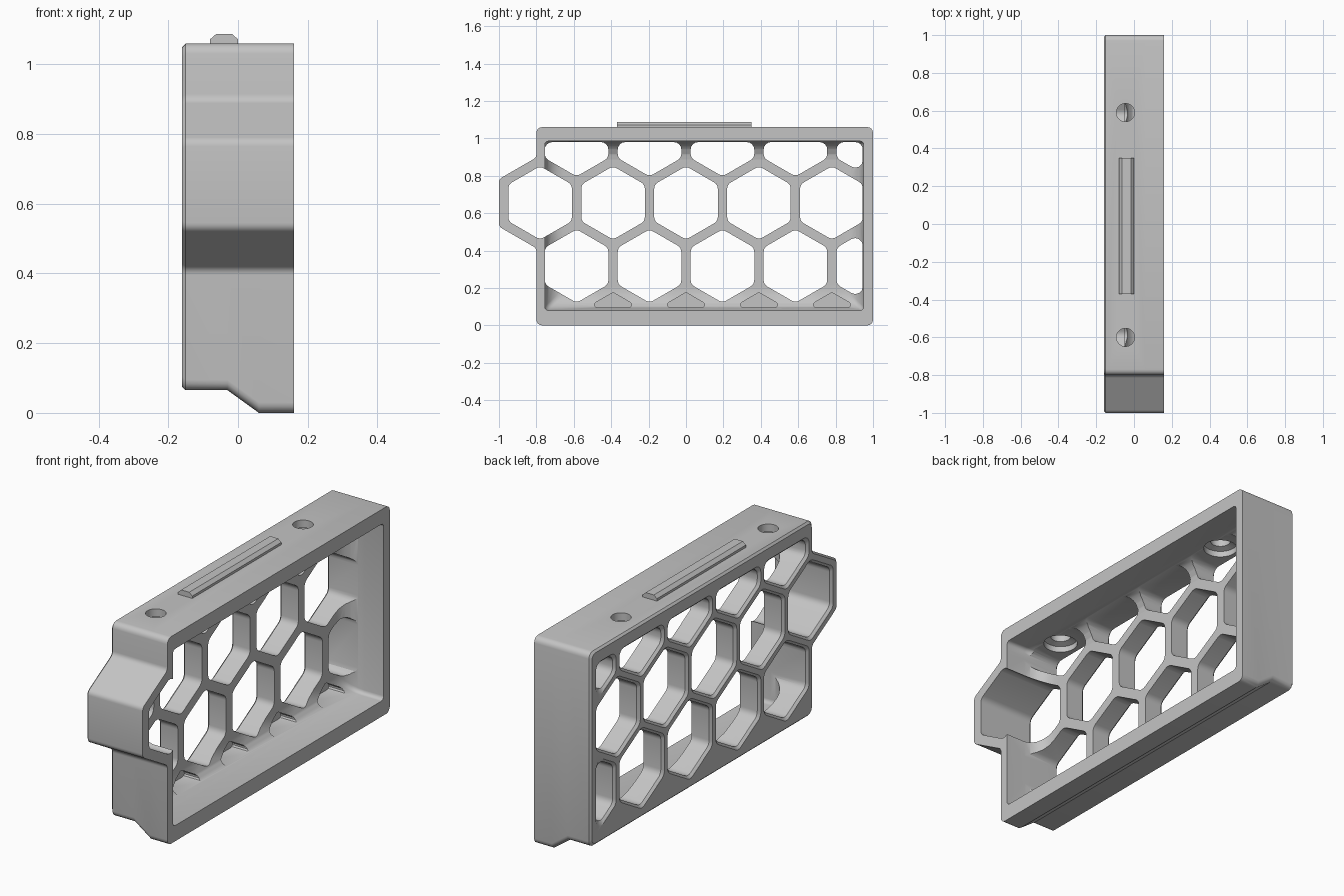
import bpy, bmesh, math
from mathutils import Vector

if "Cube" in bpy.data.objects:
    bpy.data.objects.remove(bpy.data.objects["Cube"])

grey = bpy.data.materials.new("plain grey")
grey.use_nodes = True
colour = (0.55, 0.55, 0.55, 1)
grey.diffuse_color = colour
grey.node_tree.nodes["Principled BSDF"].inputs["Base Color"].default_value = colour

PITCH, APOTHEM = 0.39, 0.17        # honeycomb spacing and cell half-width
ROW = PITCH * math.sqrt(3) / 2     # height between rows
MID_Z = 0.655                      # centre of the middle row
END_Y = -2 * PITCH                 # centre of the overhanging cell
BACK, FRONT, PLATE = -0.16, 0.16, -0.05


def rounded(points, radius, steps=4):
    """Fillet every corner of a 2D polygon."""
    out = []
    for i, p in enumerate(points):
        a = (points[i - 1] - p).normalized()
        b = (points[(i + 1) % len(points)] - p).normalized()
        half = a.angle(b) / 2
        centre = p + (a + b).normalized() * radius / math.sin(half)
        start = p + a * radius / math.tan(half) - centre
        end = p + b * radius / math.tan(half) - centre
        sweep = math.pi - 2 * half
        for k in range(steps + 1):
            t = k / steps
            arc = (start * math.sin((1 - t) * sweep) + end * math.sin(t * sweep)) / math.sin(sweep)
            out.append(centre + arc)
    return out


def clip(points, normal, limit):
    """Keep the part of a convex polygon where normal . p <= limit."""
    out = []
    for i, p in enumerate(points):
        q = points[(i + 1) % len(points)]
        dp, dq = normal.dot(p) - limit, normal.dot(q) - limit
        if dp <= 0:
            out.append(p)
        if dp * dq < 0:
            out.append(p + (q - p) * dp / (dp - dq))
    return out


def box(y0, y1, z0, z1):
    return [Vector(c) for c in ((y0, z0), (y1, z0), (y1, z1), (y0, z1))]


def cell(y, z, grow=0.0, low=-2.0, high=0.98, right=0.945):
    """Hexagon standing on a corner, trimmed to the frame."""
    pts = box(-2, right + grow, low - grow, high + grow)
    for k in range(6):
        n = Vector((math.cos(k * math.pi / 3), math.sin(k * math.pi / 3)))
        pts = clip(pts, n, n.dot(Vector((y, z))) + APOTHEM + grow)
    return pts


def loft(bm, rings):
    """Skin a list of 3D rings and cap both ends."""
    loops = [[bm.verts.new(p) for p in ring] for ring in rings]
    n = len(loops[0])
    for a, b in zip(loops, loops[1:]):
        for i in range(n):
            j = (i + 1) % n
            bm.faces.new((a[i], a[j], b[j], b[i]))
    bm.faces.new(loops[0][::-1])
    bm.faces.new(loops[-1])


def at_x(x, pts):
    return [(x, p.x, p.y) for p in pts]


def finish(name, bm):
    bmesh.ops.recalc_face_normals(bm, faces=bm.faces)
    mesh = bpy.data.meshes.new(name)
    bm.to_mesh(mesh)
    bm.free()
    mesh.materials.append(grey)
    obj = bpy.data.objects.new(name, mesh)
    bpy.context.collection.objects.link(obj)
    return obj


def activate(obj):
    bpy.ops.object.select_all(action='DESELECT')
    obj.select_set(True)
    bpy.context.view_layer.objects.active = obj


def cut(obj, cutter):
    cutter.hide_render = True
    activate(obj)
    mod = obj.modifiers.new("cut", 'BOOLEAN')
    mod.operation, mod.solver, mod.object = 'DIFFERENCE', 'EXACT', cutter
    bpy.ops.object.modifier_apply(modifier=mod.name)
    bpy.data.objects.remove(cutter)


# Outer block: rectangle plus overhanging half hexagon, with a stepped underside
def outline(bottom, inset=0.0):
    a = 0.22 - inset
    left = -0.8 + inset
    neck = (2 * a - abs(left - END_Y)) / math.sqrt(3)
    side = a / math.sqrt(3)
    pts = box(left, 1 - inset, bottom + inset, 1.06 - inset)
    for dy, dz in ((left, neck), (END_Y - a, side), (END_Y - a, -side), (left, -neck)):
        pts.append(Vector((dy, MID_Z + dz)))
    return rounded(pts, 0.03)


bm = bmesh.new()
loft(bm, [at_x(BACK, outline(0.065, 0.01)), at_x(BACK + 0.01, outline(0.065)),
          at_x(-0.03, outline(0.065)), at_x(0.06, outline(0)), at_x(FRONT, outline(0))])
frame = finish("honeycomb_frame", bm)

# Open cavity with a filleted bottom
bm = bmesh.new()
fillet, rings = 0.1, []
steps = [(0.2, 0.0)]
for k in range(6):
    t = k / 5 * math.pi / 2
    steps.append((PLATE + fillet * (1 - math.sin(t)), fillet * (1 - math.cos(t))))
for x, inset in steps:
    pts = box(-0.755 + inset, 0.95 - inset, 0.08 + inset, 0.985 - inset)
    rings.append(at_x(x, rounded(pts, 0.02)))
loft(bm, rings)
cut(frame, finish("cavity_cutter", bm))

# Through cells, flared at the back face
bm = bmesh.new()
for row in (-1, 0, 1):
    first = END_Y if row == 0 else END_Y + PITCH / 2
    for k in range(5):
        y, z = first + k * PITCH, MID_Z + row * ROW
        loft(bm, [at_x(x, rounded(cell(y, z, grow), 0.04))
                  for x, grow in ((BACK - 0.005, 0.017), (BACK + 0.012, 0), (0.22, 0))])
cut(frame, finish("cell_cutters", bm))

# Blind pockets along the floor
bm = bmesh.new()
for k in range(1, 5):
    pts = rounded(cell(END_Y + k * PITCH, MID_Z - 2 * ROW, low=0.095), 0.015)
    loft(bm, [at_x(-0.1, pts), at_x(0.15, pts)])
cut(frame, finish("pocket_cutters", bm))

# Counterbored screw holes through the top
bm = bmesh.new()
for y in (-0.6, 0.59):
    rings = []
    for r, z in ((0.08, 0.93), (0.08, 1.01), (0.048, 1.02), (0.048, 1.1)):
        rings.append([(-0.045 + r * math.cos(k * math.pi / 16), y + r * math.sin(k * math.pi / 16), z)
                      for k in range(32)])
    loft(bm, rings)
cut(frame, finish("hole_cutters", bm))

# Raised rail on top with chamfered edges
bm = bmesh.new()
profile = [(-0.08, 1.05), (0, 1.05), (0, 1.072), (-0.017, 1.087), (-0.063, 1.087), (-0.08, 1.072)]
loft(bm, [[(x, y, z) for x, z in profile] for y in (-0.37, 0.35)])
rail = finish("top_rail", bm)

activate(frame)
bpy.ops.object.shade_smooth_by_angle(angle=math.radians(30))
